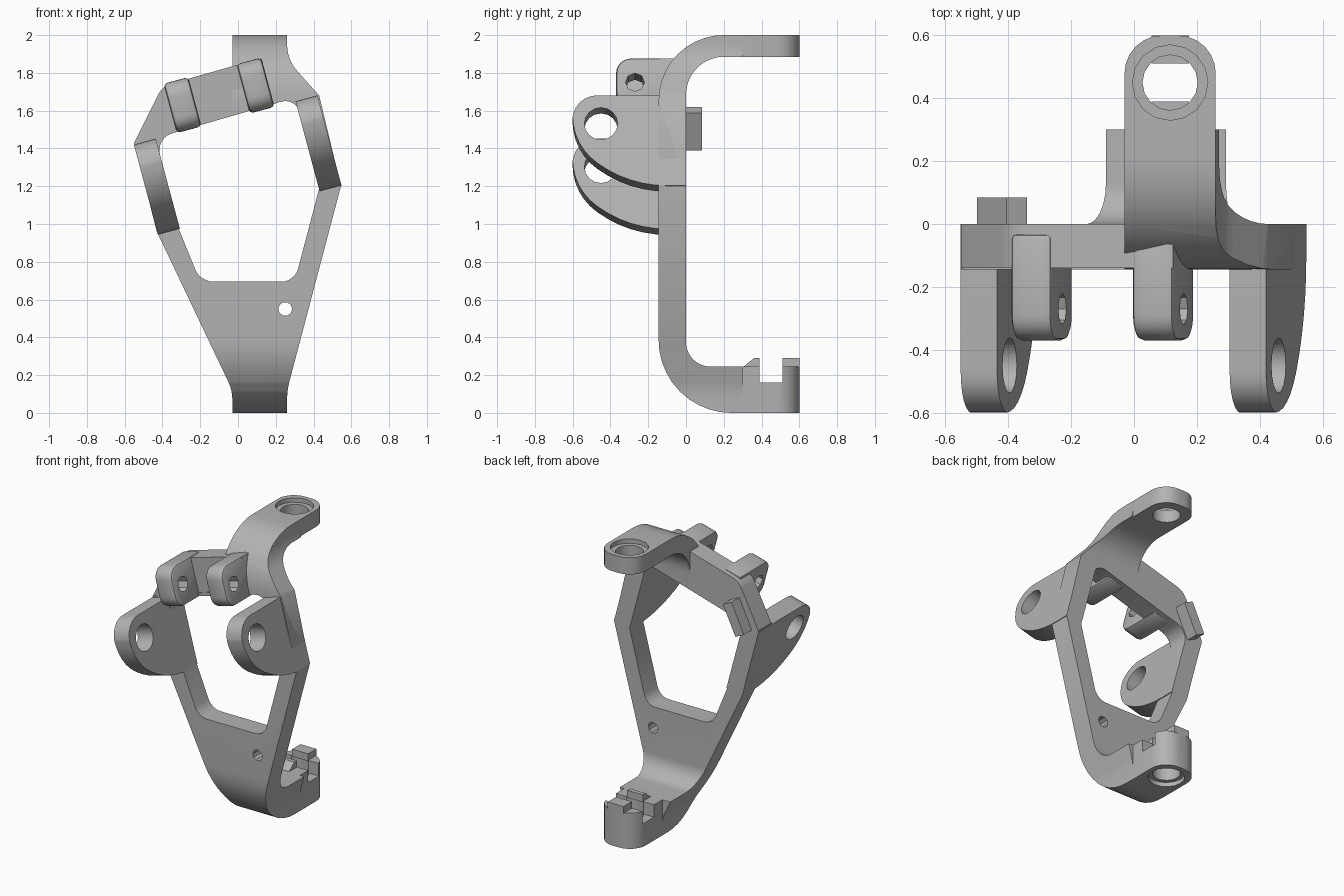
import bpy, bmesh, math
from mathutils import Matrix, Vector

if "Cube" in bpy.data.objects:
    bpy.data.objects.remove(bpy.data.objects["Cube"], do_unlink=True)

metal = bpy.data.materials.new("cast grey")
metal.use_nodes = True
GREY = (0.45, 0.45, 0.45, 1)
metal.diffuse_color = GREY
metal.node_tree.nodes["Principled BSDF"].inputs["Base Color"].default_value = GREY

TILT = Matrix.Rotation(math.radians(-15), 4, 'Y')   # upper half is turned 15 degrees
MID = 0.338                                         # mirror plane of the tilted half


def rounded(points, steps=6):
    """Replace each (a, b, r) corner with an arc; plain (a, b) corners stay sharp."""
    out = []
    for i, p in enumerate(points):
        c = Vector(p[:2])
        if len(p) == 2:
            out.append(c)
            continue
        d1 = (Vector(points[i - 1][:2]) - c).normalized()
        d2 = (Vector(points[(i + 1) % len(points)][:2]) - c).normalized()
        w = math.sqrt((1 - d1.dot(d2)) / 2)
        for k in range(steps + 1):
            t = k / steps
            a, b, e = (1 - t) ** 2, 2 * w * t * (1 - t), t * t
            out.append(c + (d1 * a + d2 * e) * p[2] / (a + b + e))
    return out


def prism(name, points, axis, lo, hi, matrix=None, steps=6):
    """Extrude a 2D outline along an axis."""
    place = {'X': lambda p, h: (h, p[0], p[1]),
             'Y': lambda p, h: (p[0], h, p[1]),
             'Z': lambda p, h: (p[0], p[1], h)}[axis]
    pts = rounded(points, steps)
    bm = bmesh.new()
    low = [bm.verts.new(place(p, lo)) for p in pts]
    high = [bm.verts.new(place(p, hi)) for p in pts]
    bm.faces.new(low)
    bm.faces.new(high)
    for i in range(len(pts)):
        j = (i + 1) % len(pts)
        bm.faces.new((low[i], low[j], high[j], high[i]))
    bmesh.ops.recalc_face_normals(bm, faces=bm.faces)
    if matrix:
        bm.transform(matrix)
    me = bpy.data.meshes.new(name)
    bm.to_mesh(me)
    bm.free()
    ob = bpy.data.objects.new(name, me)
    bpy.context.collection.objects.link(ob)
    me.materials.append(metal)
    return ob


def disc(a, b, r, axis, lo, hi, matrix=None, sides=16):
    ring = [(a + r * math.cos(2 * math.pi * k / sides),
             b + r * math.sin(2 * math.pi * k / sides)) for k in range(sides)]
    return prism("cutter", ring, axis, lo, hi, matrix)


def box(x0, x1, y0, y1, z0, z1):
    return prism("cutter", [(x0, y0), (x1, y0), (x1, y1), (x0, y1)], 'Z', z0, z1)


def activate(ob):
    bpy.ops.object.select_all(action='DESELECT')
    ob.select_set(True)
    bpy.context.view_layer.objects.active = ob


def combine(ob, others, operation='DIFFERENCE'):
    activate(ob)
    for other in others:
        m = ob.modifiers.new("cut", 'BOOLEAN')
        m.operation, m.solver, m.object = operation, 'EXACT', other
        bpy.ops.object.modifier_apply(modifier=m.name)
        bpy.data.objects.remove(other, do_unlink=True)


def soften(ob, width):
    activate(ob)
    m = ob.modifiers.new("soft", 'BEVEL')
    m.width, m.segments, m.limit_method = width, 2, 'ANGLE'
    m.angle_limit = math.radians(60)
    bpy.ops.object.modifier_apply(modifier=m.name)


def window():
    return prism("cutter", [(-0.2, 0.695, 0.07), (0.3, 0.695, 0.07), (0.43, 1.19),
                            (0.306, 1.67, 0.08), (-0.435, 1.455, 0.09), (-0.32, 0.99)],
                 'Y', -0.3, 0.2)


# Frame: C-shaped side profile trimmed by the front and plan outlines
frame = prism("frame", [(-0.145, 0, 0.385), (0.6, 0), (0.6, 0.245), (0, 0.245, 0.13),
                        (0, 1.885, 0.2), (0.6, 1.885), (0.6, 2), (-0.145, 2, 0.345)],
              'X', -0.7, 0.7, steps=10)
front = prism("cutter", [(-0.03, -0.1), (0.26, -0.1), (0.26, 0.12, 0.05), (0.545, 1.2),
                         (0.43, 1.68), (0.26, 1.87, 0.08), (0.26, 2.1), (-0.03, 2.1),
                         (-0.03, 1.6), (-0.55, 1.43), (-0.43, 0.96), (-0.03, 0.12, 0.05)],
              'Y', -0.5, 0.8)
plan = prism("cutter", [(-0.7, -0.3), (0.7, -0.3), (0.7, 0.3), (0.26, 0.3), (0.26, 0.6, 0.12),
                        (-0.03, 0.6, 0.12), (-0.03, 0.3), (-0.7, 0.3)], 'Z', -0.2, 2.2)
combine(frame, [front, plan], 'INTERSECT')
combine(frame, [
    window(),
    disc(0.25, 0.55, 0.037, 'Y', -0.3, 0.2, sides=10),
    disc(0.115, 0.45, 0.088, 'Z', 1.8, 2.1),
    disc(0.115, 0.45, 0.12, 'Z', 1.97, 2.1),
    disc(0.115, 0.45, 0.088, 'Z', -0.1, 0.4),
    disc(0.115, 0.45, 0.115, 'Z', -0.1, 0.03),
    box(-0.2, 0.4, 0.39, 0.51, 0.16, 0.4)])

# Raised key on the lower arm, split by the cross slot
key = prism("lower_arm_key", [(0.3, 0.24), (0.6, 0.24), (0.6, 0.29), (0.36, 0.29)],
            'X', 0.055, 0.175)
combine(key, [box(-0.2, 0.4, 0.39, 0.51, 0.16, 0.4)])

# Tilted cross bar and upper corner
bar = prism("cross_bar", [(-0.55, 1.43), (-0.4, 1.73, 0.05), (-0.03, 1.835), (0.124, 1.876),
                          (0.19, 1.63), (-0.2, 1.5), (-0.42, 1.3)], 'Y', -0.14, 0)
combine(bar, [window()])

# Paired lugs: built in the tilted frame, mirrored about its middle
big = [(0, 1.02), (-0.3, 1.02, 0.2), (-0.6, 1.24, 0.16), (-0.6, 1.515, 0.13), (0, 1.515)]
small = [(-0.03, 1.515), (-0.37, 1.515, 0.08), (-0.37, 1.785, 0.08), (-0.03, 1.785)]
parts = [frame, key, bar]
for side, word in ((-1, "right"), (1, "left")):
    for label, shape, near, far, hole in (
            ("large_lug", big, 0.383, 0.503, (-0.45, 1.36, 0.088)),
            ("small_lug", small, 0.132, 0.268, (-0.27, 1.65, 0.05))):
        ends = sorted((MID + side * near, MID + side * far))
        lug = prism(word + "_" + label, shape, 'X', *ends, TILT)
        if label == "small_lug":
            soften(lug, 0.02)
        sides = 16 if label == "large_lug" else 8
        combine(lug, [disc(*hole, 'X', ends[0] - 0.1, ends[1] + 0.1, TILT, sides)])
        parts.append(lug)

# Stop block on the back of the upper corner
turn = Matrix.Translation((-0.42, 0, 1.505)) @ Matrix.Rotation(math.radians(25.5), 4, 'Y')
parts.append(prism("stop_block", [(-0.036, -0.11), (0.036, -0.11), (0.036, 0.11),
                                  (-0.036, 0.11)], 'Y', -0.02, 0.085, turn))

for ob in parts:
    activate(ob)
    bpy.ops.object.shade_smooth_by_angle(angle=math.radians(30))
